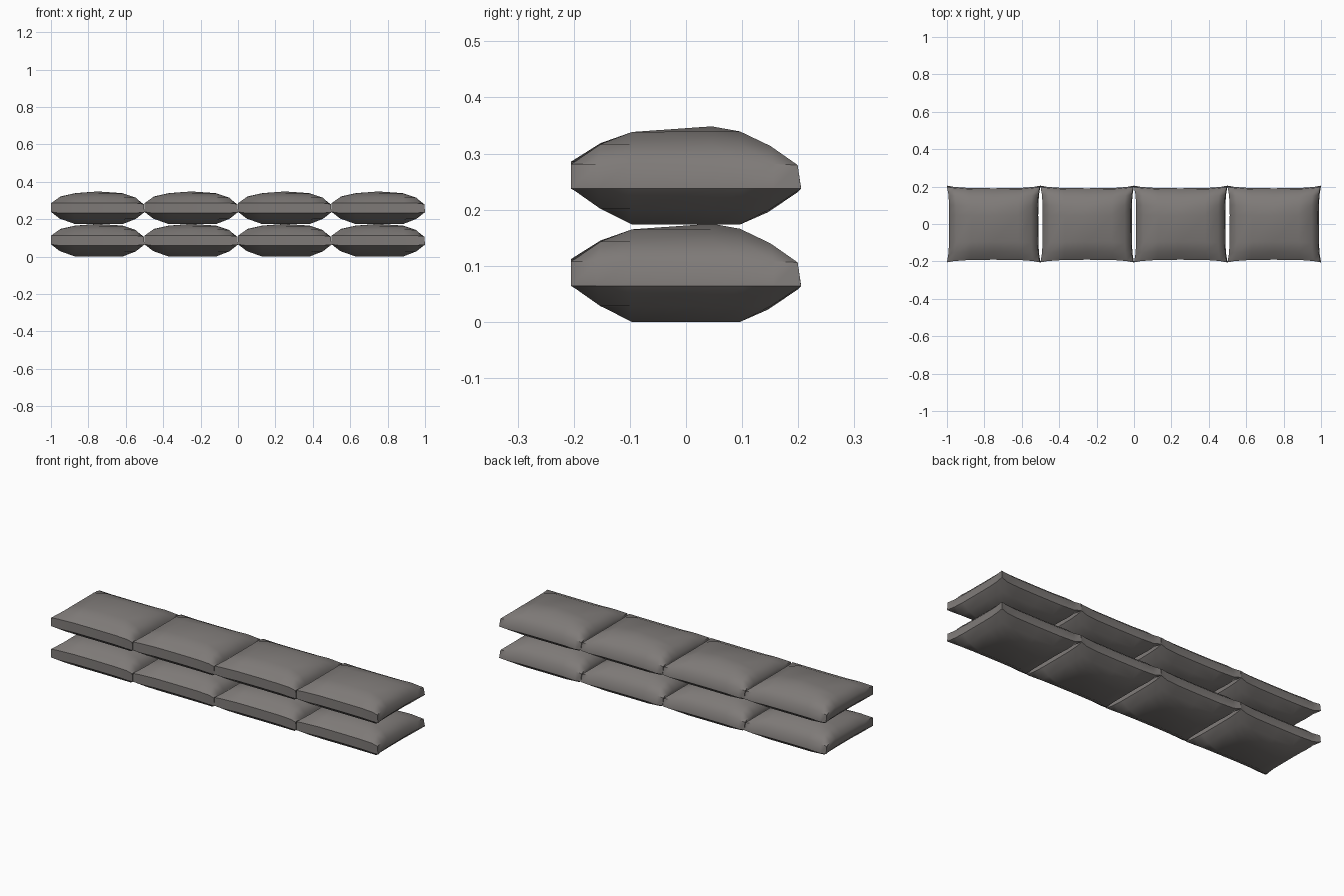
import bpy, bmesh

if "Cube" in bpy.data.objects:
    bpy.data.objects.remove(bpy.data.objects["Cube"])

cloth = bpy.data.materials.new("grey brown sackcloth")
cloth.diffuse_color = (0.21, 0.195, 0.187, 1)
cloth.use_nodes = True
cloth.node_tree.nodes["Principled BSDF"].inputs["Base Color"].default_value = cloth.diffuse_color

# Pillow profiles: (position -1..1, top height, bottom height)
ACROSS = [(-1, .113, .066), (-.84, .148, .030), (-.5, .166, 0), (0, .175, 0),
          (.55, .166, 0), (.84, .143, .028), (1, .108, .064)]
DEEP = [(-1, .112, .060), (-.77, .145, .026), (-.5, .165, 0), (.24, .175, 0),
        (.5, .166, 0), (.76, .140, .022), (1, .106, .057)]
HALF_X, HALF_Y, LAYER = .25, .205, .1735


def bag_mesh():
    bm = bmesh.new()
    n = len(ACROSS)
    layers = []
    for side in (1, 2):
        grid = []
        for i, a in enumerate(ACROSS):
            row = []
            for j, d in enumerate(DEEP):
                u, v = a[0], d[0]
                # edges are drawn in between the corners, as on a stuffed sack
                x = u * (HALF_X - .012 * (1 - v ** 4))
                y = v * (HALF_Y - .014 * (1 - u ** 4))
                if side == 1:                       # top rim leans inward at back and right
                    y -= .006 * (v == 1)
                    x -= .004 * (u == 1)
                    z = min(a[1], d[1])
                else:
                    z = max(a[2], d[2])
                row.append(bm.verts.new((x, y, z)))
            grid.append(row)
        layers.append(grid)
        for i in range(n - 1):
            for j in range(n - 1):
                bm.faces.new((grid[i][j], grid[i + 1][j], grid[i + 1][j + 1], grid[i][j + 1]))
    # narrow band joining the top and bottom rims
    rim = ([(i, 0) for i in range(n - 1)] + [(n - 1, j) for j in range(n - 1)]
           + [(i, n - 1) for i in range(n - 1, 0, -1)] + [(0, j) for j in range(n - 1, 0, -1)])
    top, low = layers
    for k, (i, j) in enumerate(rim):
        p, q = rim[(k + 1) % len(rim)]
        bm.faces.new((low[i][j], low[p][q], top[p][q], top[i][j]))
    bmesh.ops.recalc_face_normals(bm, faces=bm.faces)
    mesh = bpy.data.meshes.new("sandbag")
    bm.to_mesh(mesh)
    bm.free()
    mesh.materials.append(cloth)
    return mesh


# Two layers of four bags
mesh = bag_mesh()
for level, name in enumerate(("lower", "upper")):
    for i in range(4):
        bag = bpy.data.objects.new(f"{name}_sandbag_{i + 1}", mesh)
        bag.location = (-.75 + .5 * i, 0, level * LAYER)
        bpy.context.collection.objects.link(bag)

# Soft shading, keeping the sewn corners sharp
bpy.context.view_layer.objects.active = bag
bag.select_set(True)
bpy.ops.object.shade_smooth_by_angle(angle=0.9)
